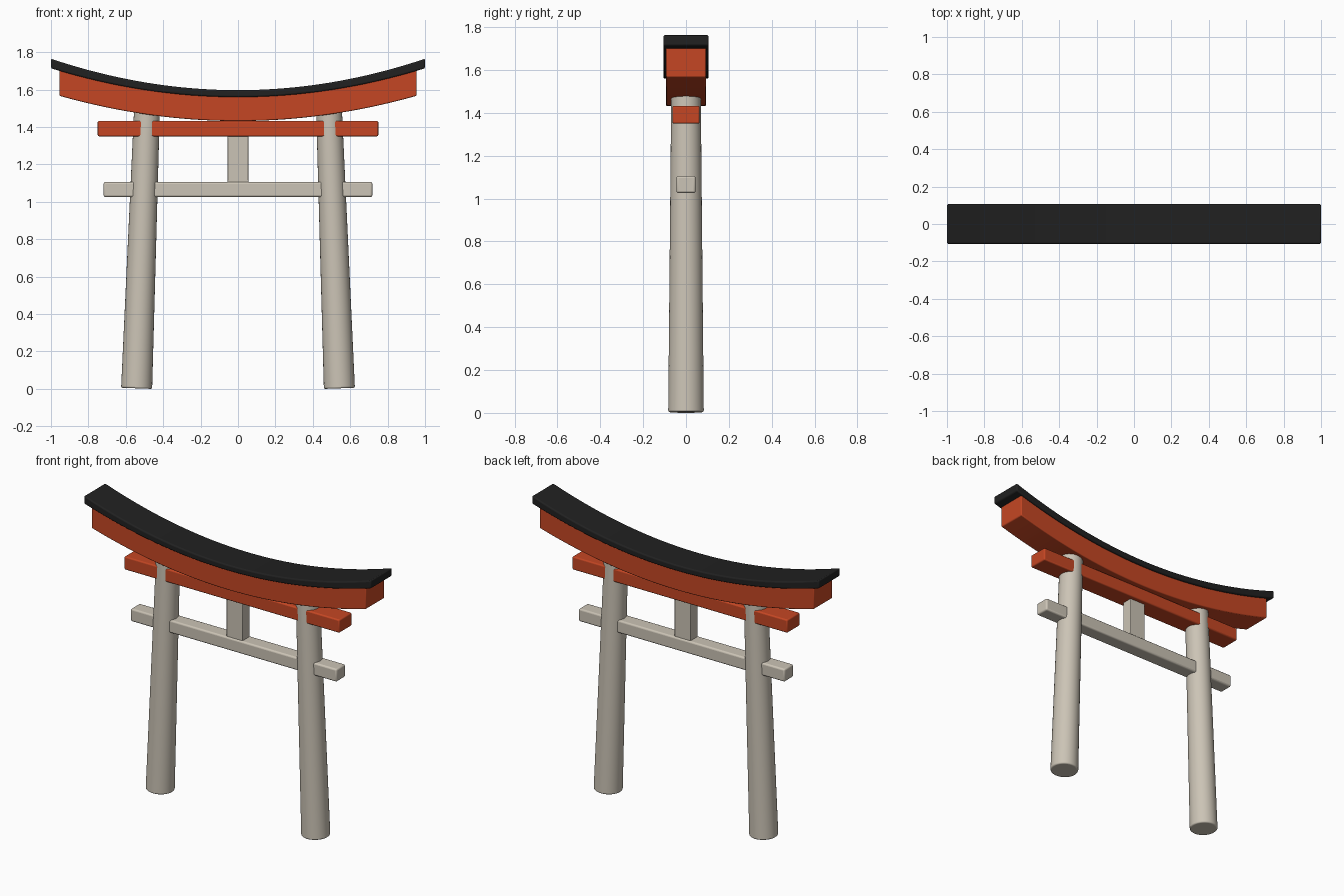
import bpy, bmesh
from mathutils import Vector

cube = bpy.data.objects.get("Cube")
if cube:
    bpy.data.objects.remove(cube, do_unlink=True)


def material(name, rgb):
    m = bpy.data.materials.new(name)
    m.use_nodes = True
    m.diffuse_color = (*rgb, 1)
    m.node_tree.nodes["Principled BSDF"].inputs["Base Color"].default_value = (*rgb, 1)
    return m


stone = material("pale stone", (0.6, 0.55, 0.465))
red = material("vermilion", (0.56, 0.062, 0.017))
black = material("roof black", (0.015, 0.015, 0.015))


def finish(name, bm, mat, bevel):
    """Turn a bmesh into a softly bevelled object."""
    bmesh.ops.recalc_face_normals(bm, faces=bm.faces)
    mesh = bpy.data.meshes.new(name)
    bm.to_mesh(mesh)
    bm.free()
    mesh.materials.append(mat)
    ob = bpy.data.objects.new(name, mesh)
    bpy.context.collection.objects.link(ob)
    mod = ob.modifiers.new("soft edges", "BEVEL")
    mod.width = bevel
    mod.segments = 3
    mod.limit_method = "ANGLE"
    mod.angle_limit = 0.7
    bpy.ops.object.select_all(action="DESELECT")
    ob.select_set(True)
    bpy.context.view_layer.objects.active = ob
    bpy.ops.object.shade_smooth_by_angle()
    return ob


def box(name, half_x, half_y, z0, z1, mat, bevel):
    bm = bmesh.new()
    bmesh.ops.create_cube(bm, size=2)
    for v in bm.verts:
        v.co = Vector((v.co.x * half_x, v.co.y * half_y, z1 if v.co.z > 0 else z0))
    return finish(name, bm, mat, bevel)


def curved_beam(name, half_x, half_y, low, high, mat, bevel, steps=32):
    """Sweep a rectangle along x; low and high are (middle height, upward curve)."""
    bm = bmesh.new()
    rings = []
    for i in range(steps + 1):
        x = half_x * (2 * i / steps - 1)
        lo, hi = (base + curve * x * x for base, curve in (low, high))
        corners = ((-half_y, lo), (half_y, lo), (half_y, hi), (-half_y, hi))
        rings.append([bm.verts.new((x, y, z)) for y, z in corners])
    for a, b in zip(rings, rings[1:]):
        for k in range(4):
            n = (k + 1) % 4
            bm.faces.new((a[k], a[n], b[n], b[k]))
    bm.faces.new(rings[0])
    bm.faces.new(rings[-1])
    return finish(name, bm, mat, bevel)


def pillar(name, side):
    """Tapered round post leaning inward."""
    foot = Vector((side * 0.542, 0, 0.003))
    head = Vector((side * 0.487, 0, 1.485))
    axis = head - foot
    bm = bmesh.new()
    bmesh.ops.create_cone(bm, cap_ends=True, segments=48, radius1=0.083,
                          radius2=0.069, depth=axis.length)
    turn = axis.to_track_quat("Z", "Y")
    for v in bm.verts:
        v.co = turn @ v.co + (foot + head) / 2
    return finish(name, bm, stone, 0.008)


# Posts
pillar("left_pillar", 1)
pillar("right_pillar", -1)

# Straight rails and the short middle strut
box("lower_rail", 0.718, 0.045, 1.026, 1.106, stone, 0.01)
box("centre_strut", 0.056, 0.035, 1.09, 1.37, stone, 0.004)
box("upper_rail", 0.75, 0.063, 1.35, 1.433, red, 0.008)

# Curved lintel and its black cap
curved_beam("curved_lintel", 0.955, 0.093, (1.432, 0.148), (1.568, 0.155), red, 0.006)
curved_beam("curved_roof_cap", 1.0, 0.106, (1.56, 0.154), (1.597, 0.168), black, 0.008)
